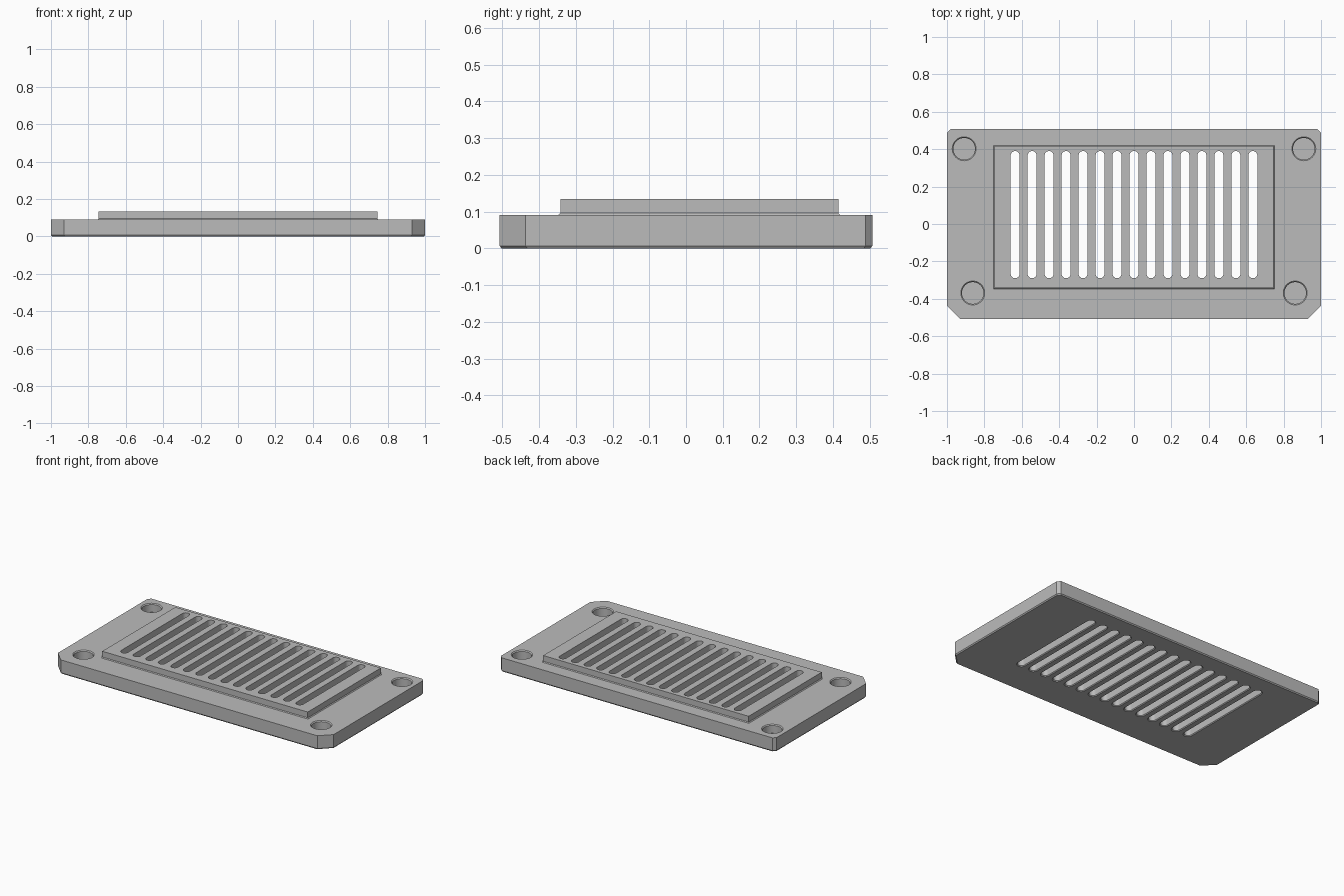
import bpy, bmesh, math

if "Cube" in bpy.data.objects:
    bpy.data.objects.remove(bpy.data.objects["Cube"])

grey = bpy.data.materials.new("plain grey")
grey.use_nodes = True
COLOUR = (0.5, 0.5, 0.5, 1)
grey.diffuse_color = COLOUR
grey.node_tree.nodes["Principled BSDF"].inputs["Base Color"].default_value = COLOUR


def loft(bm, rings):
    """Closed solid through stacked rings of equal point count, bottom to top."""
    loops = [[bm.verts.new(p) for p in ring] for ring in rings]
    n = len(loops[0])
    bm.faces.new(loops[0][::-1])
    bm.faces.new(loops[-1])
    for low, high in zip(loops, loops[1:]):
        for i in range(n):
            j = (i + 1) % n
            bm.faces.new((low[i], low[j], high[j], high[i]))


def finish(name, bm):
    bmesh.ops.recalc_face_normals(bm, faces=bm.faces)
    mesh = bpy.data.meshes.new(name)
    bm.to_mesh(mesh)
    bm.free()
    mesh.materials.append(grey)
    obj = bpy.data.objects.new(name, mesh)
    bpy.context.collection.objects.link(obj)
    return obj


def plate_ring(z, inset=0):
    x, back, front = 1 - inset, 0.507 - inset, -0.507 + inset
    big, small = 0.07, 0.018
    half = [(x - big, front), (x, front + big), (x, back - small), (x - small, back)]
    return [(px, py, z) for px, py in half + [(-px, py) for px, py in half[::-1]]]


def panel_ring(z, grow=0):
    x, back, front = 0.745 + grow, 0.415 + grow, -0.342 - grow
    return [(-x, front, z), (x, front, z), (x, back, z), (-x, back, z)]


def circle_ring(cx, cy, r, z, n=40):
    return [(cx + r * math.cos(math.tau * i / n), cy + r * math.sin(math.tau * i / n), z)
            for i in range(n)]


def slot_ring(cx, r, z, n=12):
    low, high = -0.29 + 0.024, 0.39 - 0.024
    arc = [math.pi * i / n for i in range(n + 1)]
    return ([(cx + r * math.cos(a), high + r * math.sin(a), z) for a in arc]
            + [(cx - r * math.cos(a), low - r * math.sin(a), z) for a in arc])


def cut(target, cutter):
    mod = target.modifiers.new(cutter.name, "BOOLEAN")
    mod.operation = "DIFFERENCE"
    mod.solver = "EXACT"
    mod.object = cutter
    cutter.hide_render = True
    cutter.hide_viewport = True


# Base plate with clipped corners and a thin chamfer underneath
TOP = 0.091
bm = bmesh.new()
loft(bm, [plate_ring(0, 0.005), plate_ring(0.007), plate_ring(TOP)])
plate = finish("vent_plate", bm)

# Raised panel with a small flare at its foot
bm = bmesh.new()
loft(bm, [panel_ring(0.08, 0.005), panel_ring(TOP, 0.005),
          panel_ring(TOP + 0.005), panel_ring(0.134)])
panel = finish("raised_panel", bm)
panel.hide_render = True
join = plate.modifiers.new("panel", "BOOLEAN")
join.operation = "UNION"
join.solver = "EXACT"
join.object = panel

# Blind corner holes with eased rims
bm = bmesh.new()
for side in (-1, 1):
    for x, y in ((0.908, 0.402), (0.862, -0.369)):
        c = (side * x, y)
        loft(bm, [circle_ring(*c, 0.058, 0.035), circle_ring(*c, 0.058, TOP - 0.006),
                  circle_ring(*c, 0.064, TOP), circle_ring(*c, 0.064, TOP + 0.02)])
cut(plate, finish("hole_cutter", bm))

# Row of fifteen rounded slots, slightly opened underneath
bm = bmesh.new()
for i in range(15):
    x = (i - 7) * 0.0908
    loft(bm, [slot_ring(x, 0.029, -0.02), slot_ring(x, 0.029, 0),
              slot_ring(x, 0.024, 0.005), slot_ring(x, 0.024, 0.2)])
cut(plate, finish("slot_cutter", bm))

# Bake the modifiers and remove the helpers
bpy.context.view_layer.update()
graph = bpy.context.evaluated_depsgraph_get()
baked = bpy.data.meshes.new_from_object(plate.evaluated_get(graph))
plate.modifiers.clear()
plate.data = baked
for name in ("raised_panel", "hole_cutter", "slot_cutter"):
    bpy.data.objects.remove(bpy.data.objects[name])

# Smooth the round walls, keep the edges sharp
bpy.ops.object.select_all(action="DESELECT")
plate.select_set(True)
bpy.context.view_layer.objects.active = plate
bpy.ops.object.shade_smooth_by_angle(angle=math.radians(30))
